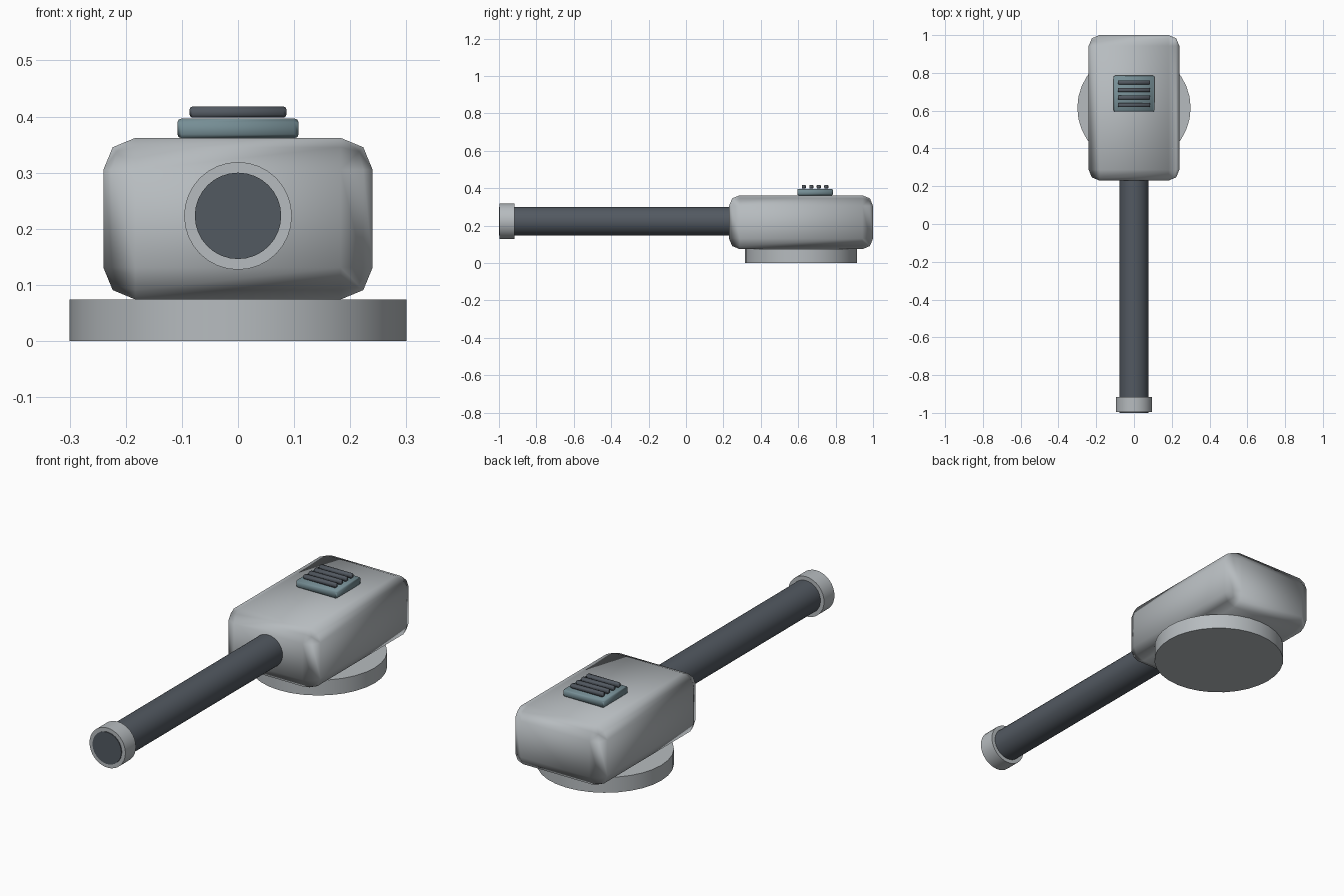
import bpy
import math

cube = bpy.data.objects.get("Cube")
if cube:
    bpy.data.objects.remove(cube, do_unlink=True)


def material(name, rgb):
    mat = bpy.data.materials.new(name)
    mat.use_nodes = True
    mat.diffuse_color = (*rgb, 1)
    mat.node_tree.nodes["Principled BSDF"].inputs["Base Color"].default_value = (*rgb, 1)
    return mat


light_grey = material("light grey", (0.47, 0.50, 0.52))
dark_slate = material("dark slate", (0.085, 0.10, 0.12))
blue_grey = material("blue grey", (0.18, 0.27, 0.30))


def finish(name, mat, angle):
    obj = bpy.context.object
    obj.name = name
    obj.data.materials.append(mat)
    bpy.ops.object.shade_smooth_by_angle(angle=math.radians(angle))
    return obj


def box(name, mat, center, size, bevel):
    bpy.ops.mesh.primitive_cube_add(size=1, location=center)
    bpy.context.object.scale = size
    bpy.ops.object.transform_apply(location=False, rotation=False, scale=True)
    mod = bpy.context.object.modifiers.new("rounded edges", "BEVEL")
    mod.width = bevel
    mod.segments = 2
    mod.harden_normals = True
    bpy.ops.object.modifier_apply(modifier=mod.name)
    return finish(name, mat, 60)


def cylinder(name, mat, center, radius, depth, along_y=False):
    bpy.ops.mesh.primitive_cylinder_add(
        vertices=32, radius=radius, depth=depth, location=center,
        rotation=(math.pi / 2 if along_y else 0, 0, 0))
    return finish(name, mat, 30)


# Head: rounded housing on a round striking disc
HEAD_Y = 0.615
box("head_housing", light_grey, (0, HEAD_Y, 0.218), (0.48, 0.77, 0.288), 0.057)
cylinder("base_disc", light_grey, (0, HEAD_Y, 0.037), 0.3, 0.074)

# Handle with a collar around its free end
AXIS_Z = 0.223
cylinder("handle", dark_slate, (0, -0.35, AXIS_Z), 0.077, 1.3, True)
cylinder("handle_collar", light_grey, (0, -0.956, AXIS_Z), 0.096, 0.08, True)

# Vent plate with four slats on top of the head
VENT_Y = 0.69
box("vent_plate", blue_grey, (0, VENT_Y, 0.379), (0.216, 0.19, 0.035), 0.007)
for i in range(4):
    y = VENT_Y + (i - 1.5) * 0.04
    box(f"vent_slat_{i + 1}", dark_slate, (0, y, 0.408), (0.172, 0.022, 0.02), 0.005)
